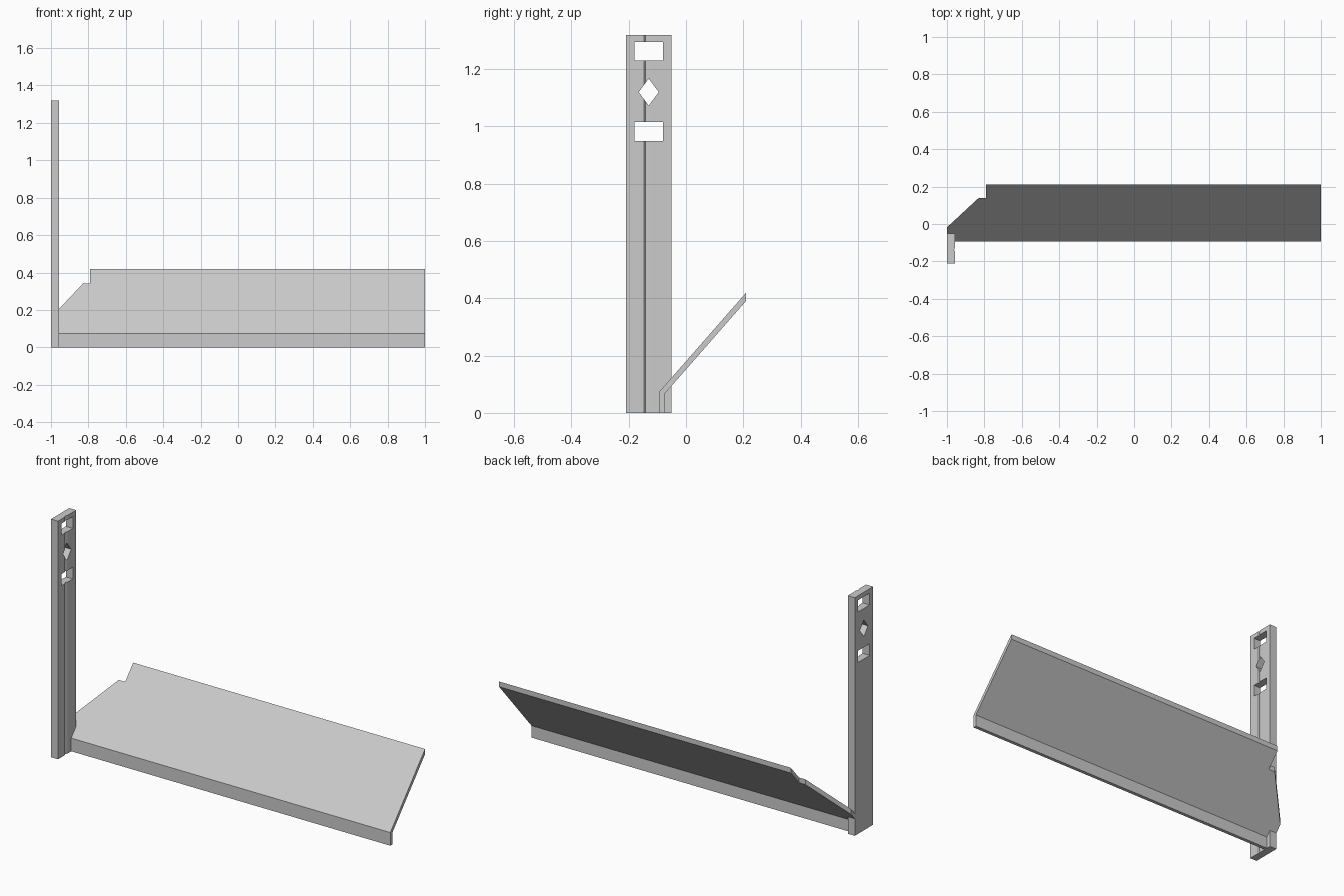
import bpy, bmesh
from mathutils import Vector

if "Cube" in bpy.data.objects:
    bpy.data.objects.remove(bpy.data.objects["Cube"])

grey = bpy.data.materials.new("light grey")
grey.diffuse_color = (0.6, 0.6, 0.6, 1)
grey.use_nodes = True
grey.node_tree.nodes["Principled BSDF"].inputs["Base Color"].default_value = grey.diffuse_color


def prism(name, outline, axis, start, end):
    """Extrude a 2D outline along x (outline is y, z) or z (outline is x, y)."""
    bm = bmesh.new()
    if axis == "x":
        pts, move = [(start, a, b) for a, b in outline], Vector((end - start, 0, 0))
    else:
        pts, move = [(a, b, start) for a, b in outline], Vector((0, 0, end - start))
    face = bm.faces.new([bm.verts.new(p) for p in pts])
    new = bmesh.ops.extrude_face_region(bm, geom=[face])["geom"]
    bmesh.ops.translate(bm, vec=move, verts=[g for g in new if isinstance(g, bmesh.types.BMVert)])
    bmesh.ops.recalc_face_normals(bm, faces=bm.faces)
    mesh = bpy.data.meshes.new(name)
    bm.to_mesh(mesh)
    bm.free()
    mesh.materials.append(grey)
    obj = bpy.data.objects.new(name, mesh)
    bpy.context.collection.objects.link(obj)
    return obj


def cut(obj, cutter):
    """Subtract the cutter, then remove it."""
    mod = obj.modifiers.new("cut", "BOOLEAN")
    mod.operation, mod.solver, mod.object = "DIFFERENCE", "EXACT", cutter
    bpy.context.view_layer.objects.active = obj
    bpy.ops.object.modifier_apply(modifier=mod.name)
    bpy.data.objects.remove(cutter)


# Upright post with a shallow groove down its inner face
post = prism("post", [(-1, -0.21), (-0.957, -0.21), (-0.957, -0.147), (-0.963, -0.141),
                      (-0.957, -0.125), (-0.957, -0.05), (-1, -0.05)], "z", 0, 1.32)

# Two rectangular slots and a diamond hole through the post
for z0, z1 in ((0.95, 1.015), (1.23, 1.295)):
    cut(post, prism("slot_cutter", [(-0.18, z0), (-0.08, z0), (-0.08, z1), (-0.18, z1)],
                    "x", -1.1, -0.9))
cut(post, prism("diamond_cutter", [(-0.13, 1.073), (-0.095, 1.12), (-0.13, 1.167), (-0.165, 1.12)],
                "x", -1.1, -0.9))

# Sloping board with an upright front lip
board = prism("sloping_board", [(-0.094, 0), (-0.075, 0), (-0.075, 0.066), (0.21, 0.391),
                                (0.21, 0.42), (-0.094, 0.073)], "x", -1, 1)

# Clear the post and trim the angled, notched end of the board
cut(board, prism("end_cutter", [(-0.957, -0.3), (-0.957, -0.05), (-1, -0.05), (-1, -0.018),
                                (-0.83, 0.14), (-0.79, 0.14), (-0.79, 0.3), (-1.2, 0.3),
                                (-1.2, -0.3)], "z", -0.1, 0.6))
